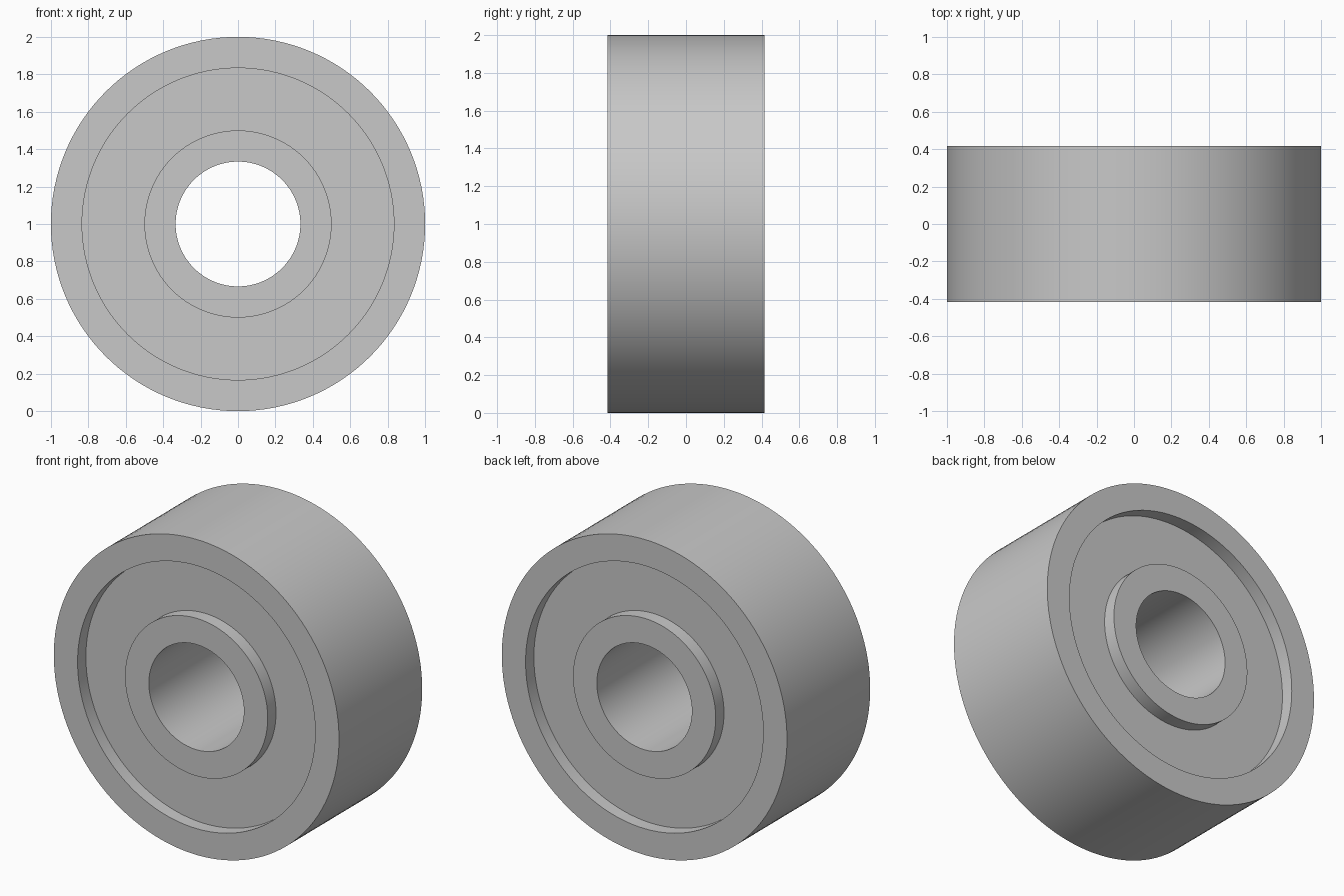
import bpy
import bmesh
from math import pi
from mathutils import Matrix, Vector

if "Cube" in bpy.data.objects:
    bpy.data.objects.remove(bpy.data.objects["Cube"], do_unlink=True)

SEGMENTS = 128
HALF_WIDTH = 5 / 12
RECESS = 1 / 12
OUTER, OUTER_LIP, INNER_LIP, BORE = 1, 5 / 6, 1 / 2, 1 / 3

# Plain steel grey
steel = bpy.data.materials.new("steel_grey")
steel.use_nodes = True
colour = (0.58, 0.58, 0.58, 1)
steel.diffuse_color = colour
steel.node_tree.nodes["Principled BSDF"].inputs["Base Color"].default_value = colour


def lathe(name, profile):
    """Revolve a closed (radius, y) profile around the y axis."""
    bm = bmesh.new()
    verts = [bm.verts.new((r, y, 0)) for r, y in profile]
    edges = [bm.edges.new((v, verts[i - 1])) for i, v in enumerate(verts)]
    bmesh.ops.spin(bm, geom=verts + edges, cent=(0, 0, 0), axis=(0, 1, 0),
                   angle=2 * pi, steps=SEGMENTS, use_merge=True)
    bmesh.ops.remove_doubles(bm, verts=bm.verts, dist=1e-5)
    bmesh.ops.recalc_face_normals(bm, faces=bm.faces)
    bmesh.ops.transform(bm, matrix=Matrix.Translation(Vector((0, 0, OUTER))),
                        verts=bm.verts)
    mesh = bpy.data.meshes.new(name)
    bm.to_mesh(mesh)
    bm.free()
    mesh.materials.append(steel)
    obj = bpy.data.objects.new(name, mesh)
    bpy.context.collection.objects.link(obj)
    bpy.ops.object.select_all(action="DESELECT")
    obj.select_set(True)
    bpy.context.view_layer.objects.active = obj
    bpy.ops.object.shade_smooth_by_angle(angle=pi / 6)
    return obj


# Ring body: outer rim, recessed web and raised hub, mirrored front to back
floor = HALF_WIDTH - RECESS
back = [(OUTER, HALF_WIDTH), (OUTER_LIP, HALF_WIDTH), (OUTER_LIP, floor),
        (INNER_LIP, floor), (INNER_LIP, HALF_WIDTH), (BORE, HALF_WIDTH)]
front = [(r, -y) for r, y in reversed(back)]
lathe("bearing_ring", back + front)
